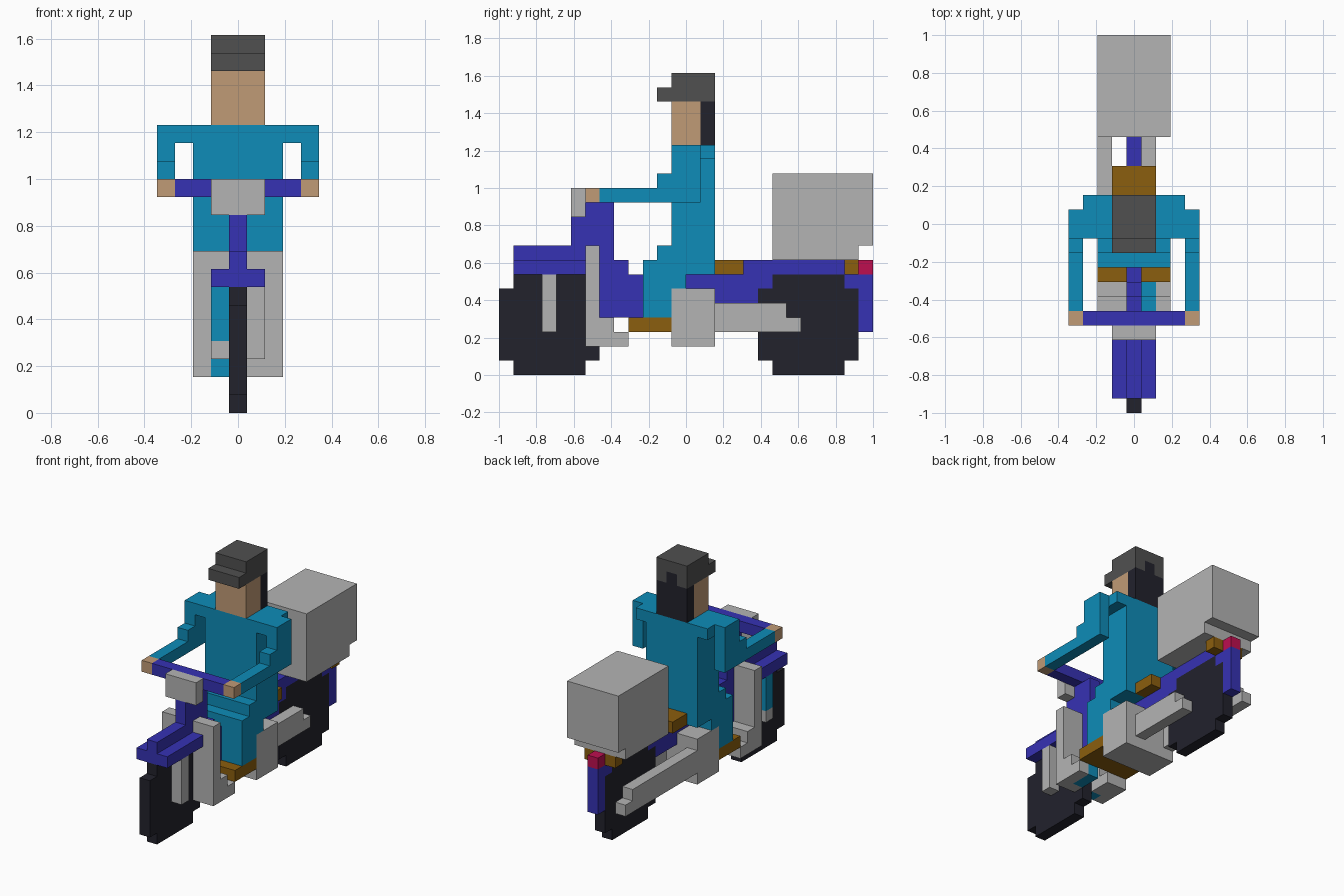
import bpy, bmesh, math
from mathutils import Vector

cube = bpy.data.objects.get("Cube")
if cube:
    bpy.data.objects.remove(cube, do_unlink=True)

U = 2 / 26            # edge of one block
NX = 9                # blocks across


def lin(c):
    c /= 255
    return c / 12.92 if c <= 0.04045 else ((c + 0.055) / 1.055) ** 2.4


def material(name, r, g, b):
    m = bpy.data.materials.new(name)
    col = (lin(r), lin(g), lin(b), 1)
    m.use_nodes = True
    m.diffuse_color = col
    bsdf = m.node_tree.nodes["Principled BSDF"]
    bsdf.inputs["Base Color"].default_value = col
    bsdf.inputs["Roughness"].default_value = 0.8
    return m


TEAL = material("teal", 14, 140, 184)
PURPLE = material("purple", 54, 50, 180)
GREY = material("light grey", 180, 180, 180)
SKIN = material("skin", 192, 155, 118)
CHARCOAL = material("charcoal", 80, 80, 80)
BLACK = material("black", 34, 34, 44)
BROWN = material("brown", 139, 94, 14)
RED = material("tail red", 190, 15, 80)

claimed = set()       # blocks already used by an earlier part


def part(name, mat, *boxes, mirror=False):
    """Merge block ranges (x0, x1, y0, y1, z0, z1) into one clean shell."""
    cells = set()
    for x0, x1, y0, y1, z0, z1 in boxes:
        spans = [(x0, x1)] + ([(NX - x1, NX - x0)] if mirror else [])
        for a, b in spans:
            cells |= {(i, j, k) for i in range(a, b)
                      for j in range(y0, y1) for k in range(z0, z1)}
    cells -= claimed
    claimed.update(cells)
    bm = bmesh.new()
    verts = {}

    def vert(p):
        if p not in verts:
            verts[p] = bm.verts.new(((p[0] - NX / 2) * U, p[1] * U - 1, p[2] * U))
        return verts[p]

    for c in cells:
        for axis in range(3):
            u, v = (axis + 1) % 3, (axis + 2) % 3
            for side in (0, 1):
                n = list(c)
                n[axis] += 1 if side else -1
                if tuple(n) in cells:
                    continue
                ring = []
                for du, dv in ((0, 0), (1, 0), (1, 1), (0, 1)):
                    p = list(c)
                    p[axis] += side
                    p[u] += du
                    p[v] += dv
                    ring.append(vert(tuple(p)))
                bm.faces.new(ring if side else ring[::-1])
    bmesh.ops.dissolve_limit(bm, angle_limit=math.radians(1),
                             verts=bm.verts[:], edges=bm.edges[:])
    me = bpy.data.meshes.new(name)
    bm.to_mesh(me)
    bm.free()
    me.materials.append(mat)
    ob = bpy.data.objects.new(name, me)
    bpy.context.collection.objects.link(ob)
    return ob


# Wheels: seven blocks across with clipped corners
for name, y in (("front_wheel", 0), ("rear_wheel", 18)):
    part(name, BLACK, (4, 5, y + 1, y + 6, 0, 7), (4, 5, y, y + 7, 1, 6))

# Front end: fender, stem, handlebar, lamp and fork
part("front_fender", PURPLE, (3, 6, 1, 6, 7, 8), (4, 5, 1, 6, 8, 9))
part("steering_stem", PURPLE, (4, 5, 6, 8, 7, 12), (4, 5, 5, 8, 9, 11),
     (4, 5, 7, 10, 4, 7), (4, 5, 7, 9, 7, 8))
part("handlebar", PURPLE, (1, 8, 6, 7, 12, 13))
part("headlight", GREY, (3, 6, 5, 6, 11, 13))
part("fork_left", GREY, (5, 6, 3, 4, 3, 7))
part("fork_right_foot", GREY, (3, 4, 3, 4, 3, 4))
part("fork_right", TEAL, (3, 4, 3, 4, 4, 7))

# Leg shield with its stepped lower edge
part("shield_trim", TEAL, (5, 6, 7, 8, 2, 4), (5, 6, 8, 9, 2, 3), (3, 4, 6, 7, 2, 3))
part("leg_shield", GREY, (2, 7, 6, 7, 2, 9), (2, 4, 7, 8, 2, 4), (2, 4, 8, 9, 2, 3),
     (6, 7, 7, 8, 2, 4), (6, 7, 8, 9, 2, 3))

# Floor, engine and exhausts
part("footboard", BROWN, (2, 7, 9, 12, 3, 4))
part("engine", GREY, (2, 7, 12, 15, 2, 6))
part("exhaust_left", GREY, (5, 6, 15, 20, 3, 5), (5, 6, 20, 21, 3, 4))
bpy.data.objects["exhaust_left"].name = "exhaust_left"
part("exhaust_right", GREY, (2, 3, 15, 24, 3, 5), (2, 3, 24, 25, 3, 4))

# Rear body, seat, tail and cargo box
part("rear_body", PURPLE, (4, 5, 17, 24, 7, 8), (4, 5, 13, 19, 6, 7), (4, 5, 15, 18, 5, 6))
part("rear_fender", PURPLE, (4, 5, 25, 26, 3, 7), (4, 5, 24, 25, 6, 7))
part("seat", BROWN, (3, 6, 15, 17, 7, 8))
part("rack", BROWN, (3, 6, 24, 25, 7, 8))
part("tail_light", RED, (4, 5, 25, 26, 7, 8))
part("cargo_box", GREY, (2, 7, 19, 26, 9, 14), (2, 7, 19, 25, 8, 9))

# Rider
part("legs", TEAL, (2, 4, 10, 12, 4, 6), (2, 4, 10, 13, 6, 7), mirror=True)
part("torso", TEAL, (2, 7, 12, 15, 9, 16), (2, 7, 11, 15, 8, 9), (2, 7, 10, 15, 7, 8))
part("arms", TEAL, (1, 2, 12, 15, 15, 16), (0, 1, 12, 14, 12, 16),
     (0, 1, 11, 12, 12, 14), (0, 1, 7, 11, 12, 13), mirror=True)
part("hands", SKIN, (0, 1, 6, 7, 12, 13), mirror=True)
part("head", SKIN, (3, 6, 12, 14, 16, 19))
part("hair", BLACK, (3, 6, 14, 15, 16, 19), (4, 5, 14, 15, 19, 20))
part("cap", CHARCOAL, (3, 6, 12, 15, 19, 21), (3, 6, 11, 12, 19, 20))
